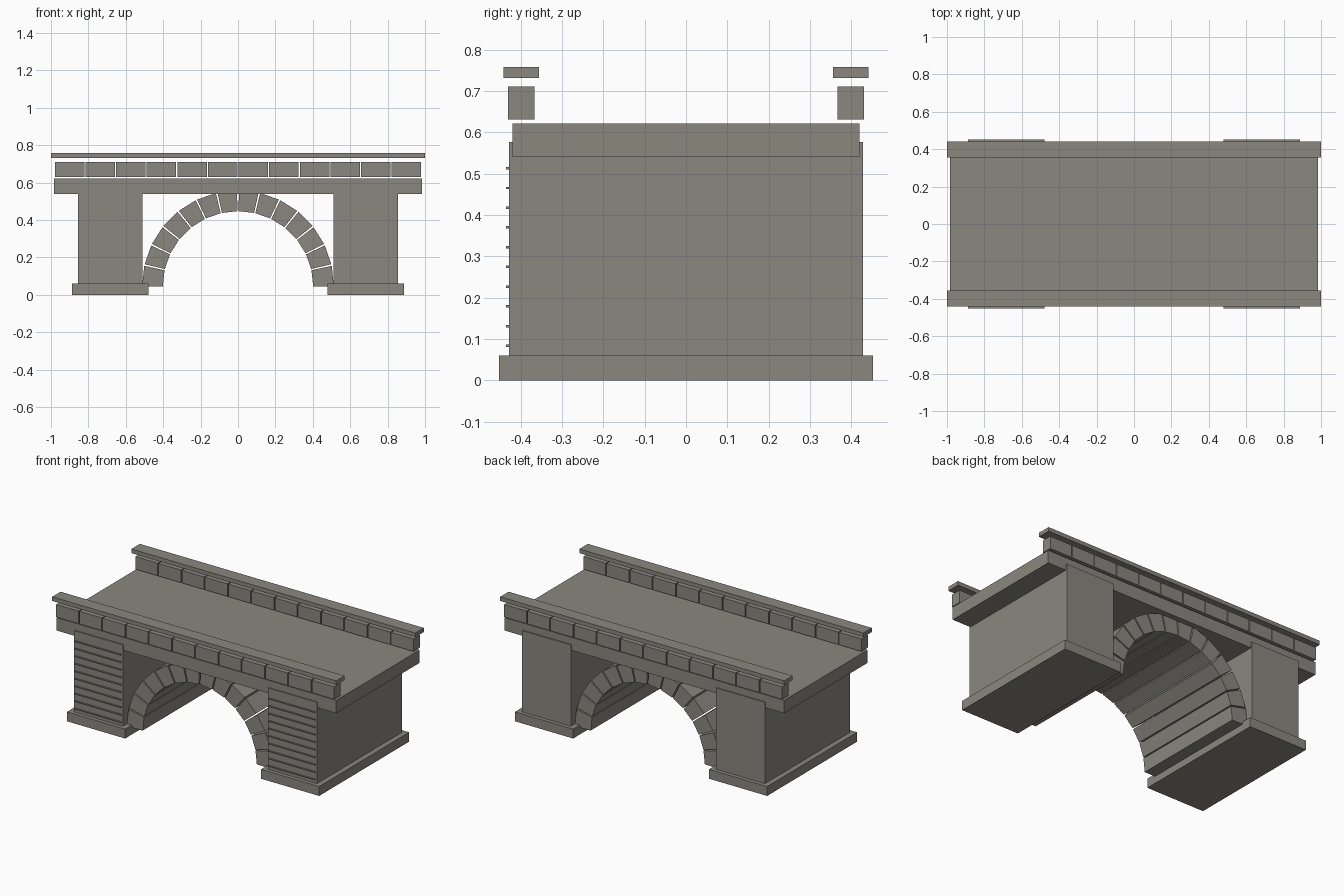
import bpy
from math import radians, cos, sin

if "Cube" in bpy.data.objects:
    bpy.data.objects.remove(bpy.data.objects["Cube"])

STONE = (0.26, 0.245, 0.215, 1)
stone = bpy.data.materials.new("warm grey stone")
stone.use_nodes = True
stone.diffuse_color = STONE
bsdf = stone.node_tree.nodes["Principled BSDF"]
bsdf.inputs["Base Color"].default_value = STONE
bsdf.inputs["Roughness"].default_value = 0.9


def prism(name, profile, y0, y1):
    """Extrude a closed counter-clockwise x-z profile along y."""
    n = len(profile)
    verts = [(x, y, z) for y in (y0, y1) for x, z in profile]
    faces = [tuple(range(n)), tuple(reversed(range(n, 2 * n)))]
    for i in range(n):
        j = (i + 1) % n
        faces.append((j, i, n + i, n + j))
    mesh = bpy.data.meshes.new(name)
    mesh.from_pydata(verts, [], faces)
    mesh.materials.append(stone)
    obj = bpy.data.objects.new(name, mesh)
    bpy.context.collection.objects.link(obj)
    return obj


def box(name, x0, x1, y0, y1, z0, z1):
    return prism(name, [(x0, z0), (x1, z0), (x1, z1), (x0, z1)], y0, y1)


# Road deck
box("deck", -0.985, 0.985, -0.42, 0.42, 0.54, 0.622)

# Piers with footings and raised courses on the front
for side, cx in (("left", 0.683), ("right", -0.683)):
    box(f"{side}_footing", cx - 0.205, cx + 0.205, -0.452, 0.452, 0, 0.06)
    box(f"{side}_pier", cx - 0.172, cx + 0.172, -0.428, 0.428, 0.06, 0.577)
    for i in range(10):
        z = 0.084 + i * 0.0477
        box(f"{side}_pier_course_{i + 1}", cx - 0.162, cx + 0.162,
            -0.436, -0.427, z - 0.003, z + 0.003)

# Arch of separate wedge stones
STONES, INNER, OUTER, SPRING, GAP = 14, 0.402, 0.513, 0.045, 0.5
step = 180 / STONES
for i in range(STONES):
    a = radians(i * step + (GAP if i else 0))
    b = radians((i + 1) * step - (GAP if i < STONES - 1 else 0))
    corners = [(INNER, a), (OUTER, a), (OUTER, b), (INNER, b)]
    prism(f"arch_stone_{i + 1}",
          [(r * cos(t), SPRING + r * sin(t)) for r, t in corners], -0.385, 0.385)

# Parapets: rows of blocks under floating coping rails
BLOCKS, PITCH = 12, 0.1637
for side, s in (("front", -1), ("back", 1)):
    ya, yb = sorted((s * 0.366, s * 0.431))
    for i in range(BLOCKS):
        x = (i - (BLOCKS - 1) / 2) * PITCH
        box(f"{side}_parapet_block_{i + 1}", x - 0.079, x + 0.079, ya, yb, 0.631, 0.711)
    ya, yb = sorted((s * 0.356, s * 0.441))
    box(f"{side}_coping", -1, 1, ya, yb, 0.732, 0.758)
